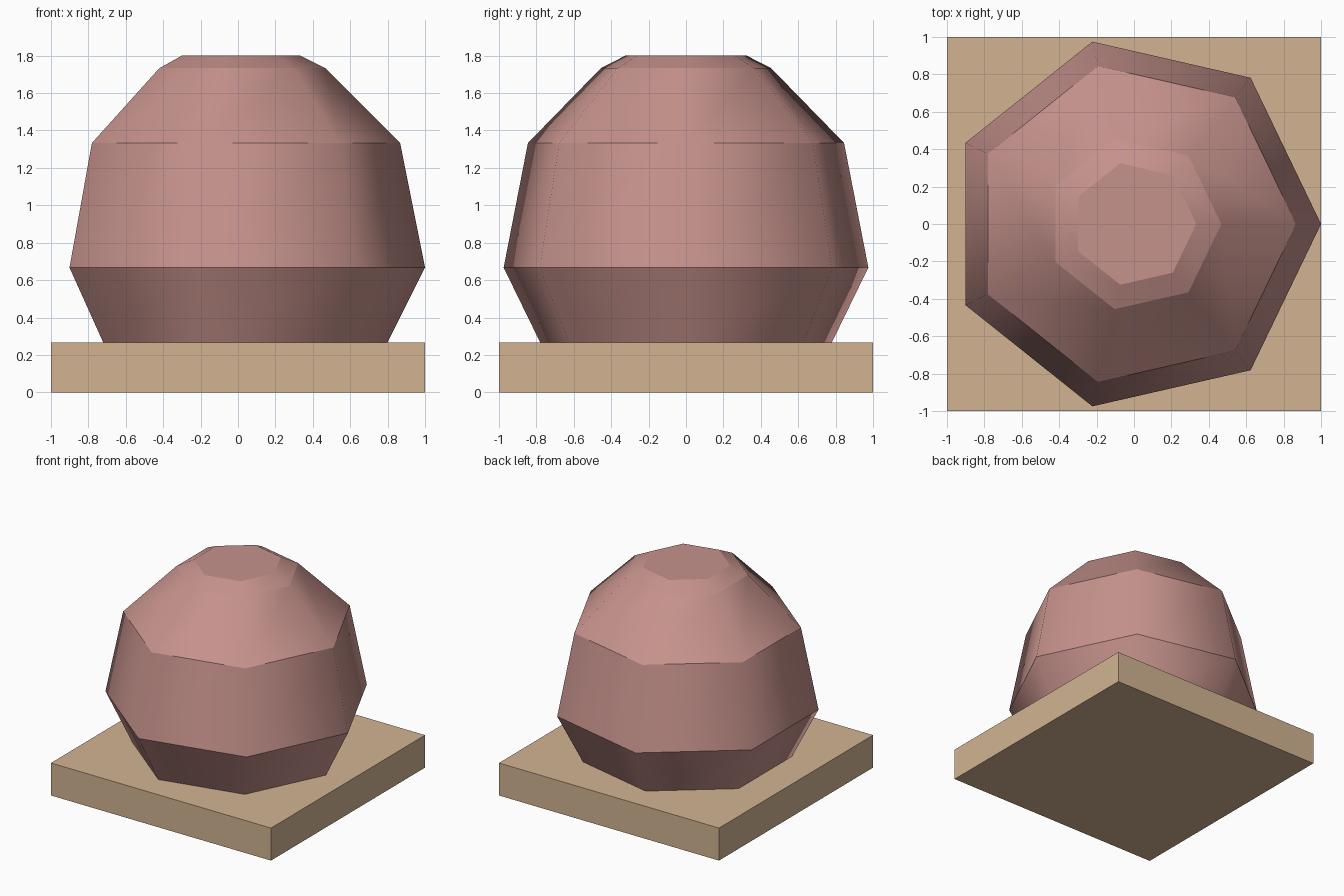
import bpy, bmesh, math

if "Cube" in bpy.data.objects:
    bpy.data.objects.remove(bpy.data.objects["Cube"])


def material(name, rgb):
    m = bpy.data.materials.new(name)
    m.diffuse_color = (*rgb, 1.0)
    m.use_nodes = True
    m.node_tree.nodes["Principled BSDF"].inputs["Base Color"].default_value = m.diffuse_color
    return m


def add_object(name, bm, mat):
    bmesh.ops.recalc_face_normals(bm, faces=bm.faces[:])
    mesh = bpy.data.meshes.new(name)
    bm.to_mesh(mesh)
    bm.free()
    mesh.materials.append(mat)
    obj = bpy.data.objects.new(name, mesh)
    bpy.context.collection.objects.link(obj)
    return obj


tan = material("tan", (0.645, 0.456, 0.288))
pink = material("dusty pink", (0.565, 0.288, 0.262))

# Square base slab
BASE_H = 0.267
bm = bmesh.new()
bmesh.ops.create_cube(bm, size=1.0)
for v in bm.verts:
    v.co = (v.co.x * 2, v.co.y * 2, (v.co.z + 0.5) * BASE_H)
add_object("base_slab", bm, tan)

# Seven-sided rounded body, as (radius, height) rings
SIDES = 7
PROFILE = [(0.80, BASE_H), (1.0, 0.667), (0.867, 1.333), (0.467, 1.733), (0.333, 1.80)]
bm = bmesh.new()
rings = []
for r, z in PROFILE:
    angles = [2 * math.pi * i / SIDES for i in range(SIDES)]
    rings.append([bm.verts.new((r * math.cos(a), r * math.sin(a), z)) for a in angles])
for low, high in zip(rings, rings[1:]):
    for i in range(SIDES):
        j = (i + 1) % SIDES
        bm.faces.new((low[i], low[j], high[j], high[i])).smooth = True
bm.faces.new(rings[-1])
bm.faces.new(rings[0][::-1])

# Smooth around each band, crisp between bands
for e in bm.edges:
    a, b = e.verts
    e.smooth = abs(a.co.z - b.co.z) > 1e-4
add_object("domed_body", bm, pink)
